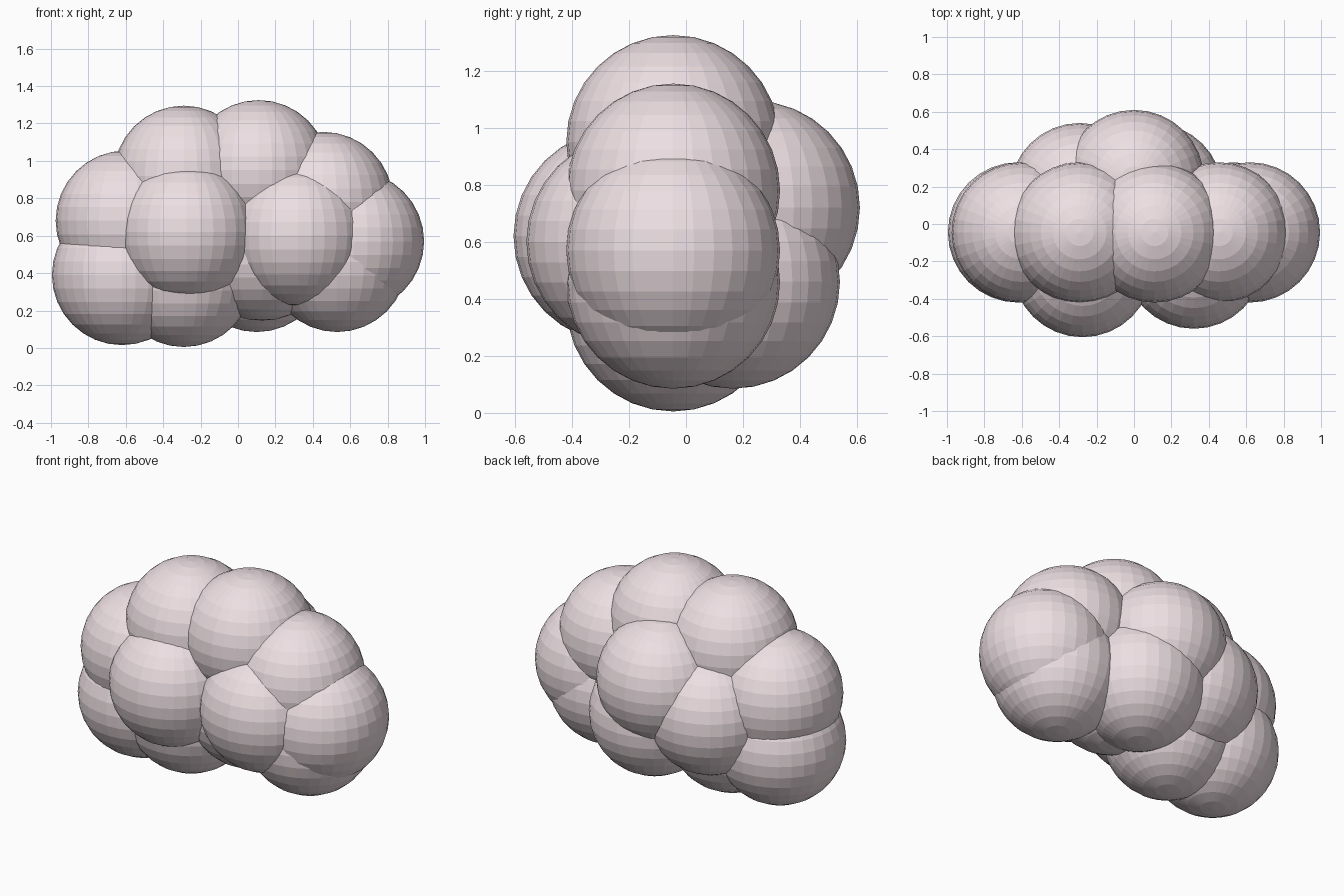
import bpy

if "Cube" in bpy.data.objects:
    bpy.data.objects.remove(bpy.data.objects["Cube"])

RADIUS = 0.375
MID = -0.045  # depth of the main ring of puffs

# Pale pink material shared by every puff
pink = bpy.data.materials.new("pale_pink")
pink.diffuse_color = (0.85, 0.74, 0.77, 1)
pink.use_nodes = True
pink.node_tree.nodes["Principled BSDF"].inputs["Base Color"].default_value = pink.diffuse_color

# Puff centres
puffs = {
    "lower_left_puff": (-0.62, MID, 0.39),
    "upper_left_puff": (-0.60, MID, 0.68),
    "top_left_puff": (-0.29, MID, 0.92),
    "top_right_puff": (0.11, MID, 0.95),
    "upper_right_puff": (0.455, MID, 0.78),
    "right_end_puff": (0.62, MID, 0.57),
    "lower_right_puff": (0.53, MID, 0.46),
    "bottom_left_puff": (-0.29, MID, 0.38),
    "bottom_middle_puff": (0.13, MID, 0.52),
    "front_left_puff": (-0.275, -0.23, 0.62),
    "front_right_puff": (0.32, -0.185, 0.60),
    "back_top_puff": (0.0, 0.235, 0.72),
    "back_left_puff": (-0.29, 0.165, 0.57),
    "back_bottom_puff": (0.10, 0.165, 0.46),
}

# Overlapping flat-shaded spheres form the cloud
for name, centre in puffs.items():
    bpy.ops.mesh.primitive_uv_sphere_add(segments=32, ring_count=16,
                                         radius=RADIUS, location=centre)
    puff = bpy.context.object
    puff.name = name
    puff.data.materials.append(pink)
